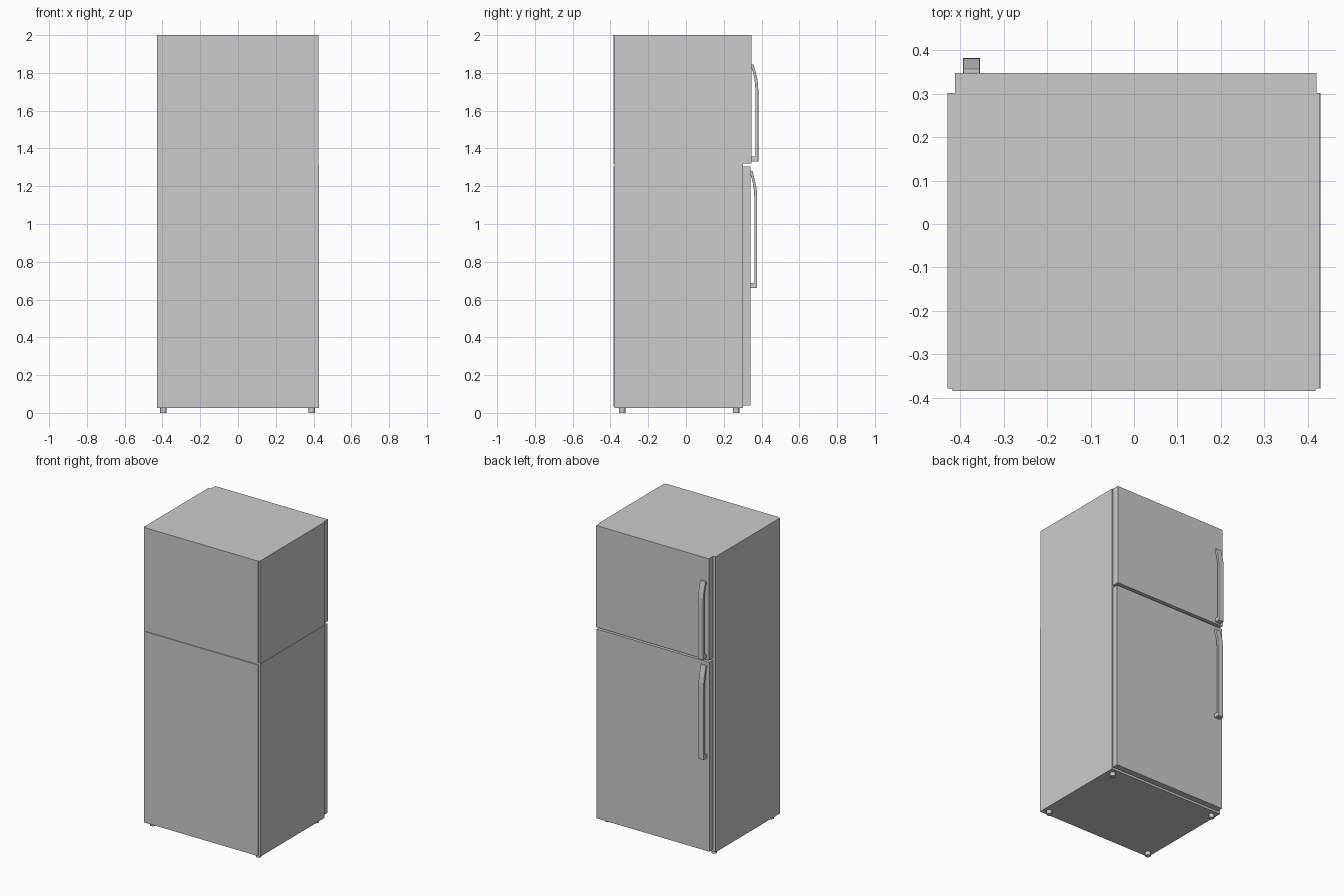
import bpy
import bmesh

if "Cube" in bpy.data.objects:
    bpy.data.objects.remove(bpy.data.objects["Cube"])


def finish(name, bm, bevel=0.0):
    bmesh.ops.recalc_face_normals(bm, faces=bm.faces)
    mesh = bpy.data.meshes.new(name)
    bm.to_mesh(mesh)
    bm.free()
    obj = bpy.data.objects.new(name, mesh)
    bpy.context.collection.objects.link(obj)
    if bevel:
        mod = obj.modifiers.new("edge_bevel", 'BEVEL')
        mod.width = bevel
        mod.segments = 2
    return obj


def box(name, x, y, z, bevel=0.0):
    """Box from (min, max) ranges on each axis."""
    bm = bmesh.new()
    bmesh.ops.create_cube(bm, size=1)
    for v in bm.verts:
        v.co = [r[0] + (c + 0.5) * (r[1] - r[0]) for c, r in zip(v.co, (x, y, z))]
    return finish(name, bm, bevel)


def handle(name, y0, z0, z1):
    """Side profile of a bar handle, extruded across x."""
    profile = [
        (0, z1), (0.011, z1), (0.020, z1 - 0.035), (0.029, z1 - 0.07),
        (0.034, z1 - 0.105), (0.036, z1 - 0.14), (0.036, z0), (0, z0),
        (0, z0 + 0.028), (0.021, z0 + 0.028), (0.021, z1 - 0.14),
        (0.019, z1 - 0.105), (0.014, z1 - 0.07), (0.006, z1 - 0.035), (0, z1 - 0.02),
    ]
    bm = bmesh.new()
    face = bm.faces.new([bm.verts.new((-0.394, y0 + y, z)) for y, z in profile])
    out = bmesh.ops.extrude_face_region(bm, geom=[face])
    verts = [g for g in out["geom"] if isinstance(g, bmesh.types.BMVert)]
    bmesh.ops.translate(bm, verts=verts, vec=(0.039, 0, 0))
    return finish(name, bm, 0.002)


def foot(name, x, y):
    bm = bmesh.new()
    bmesh.ops.create_cone(bm, cap_ends=True, segments=24, radius1=0.017,
                          radius2=0.017, depth=0.03)
    bmesh.ops.translate(bm, verts=bm.verts, vec=(x, y, 0.015))
    obj = finish(name, bm)
    bpy.context.view_layer.objects.active = obj
    obj.select_set(True)
    bpy.ops.object.shade_smooth_by_angle()
    obj.select_set(False)


# Cabinet: fridge compartment below, freezer compartment above
box("fridge_cabinet", (-0.43, 0.43), (-0.379, 0.302), (0.025, 1.312))
box("freezer_cabinet", (-0.43, 0.427), (-0.379, 0.302), (1.312, 2.0))

# Thin back panels with a seam between them
box("lower_back_panel", (-0.418, 0.418), (-0.385, -0.379), (0.035, 1.305))
box("upper_back_panel", (-0.418, 0.418), (-0.385, -0.379), (1.318, 2.0))

# Doors, separated by a narrow gap
box("fridge_door", (-0.412, 0.421), (0.302, 0.342), (0.04, 1.305))
box("freezer_door", (-0.412, 0.421), (0.302, 0.348), (1.32, 2.0))

# Door handles
handle("fridge_handle", 0.341, 0.66, 1.28)
handle("freezer_handle", 0.347, 1.33, 1.845)

# Feet
for side, x in (("left", -0.395), ("right", 0.391)):
    for end, y in (("rear", -0.338), ("door", 0.265)):
        foot(f"{side}_{end}_foot", x, y)
